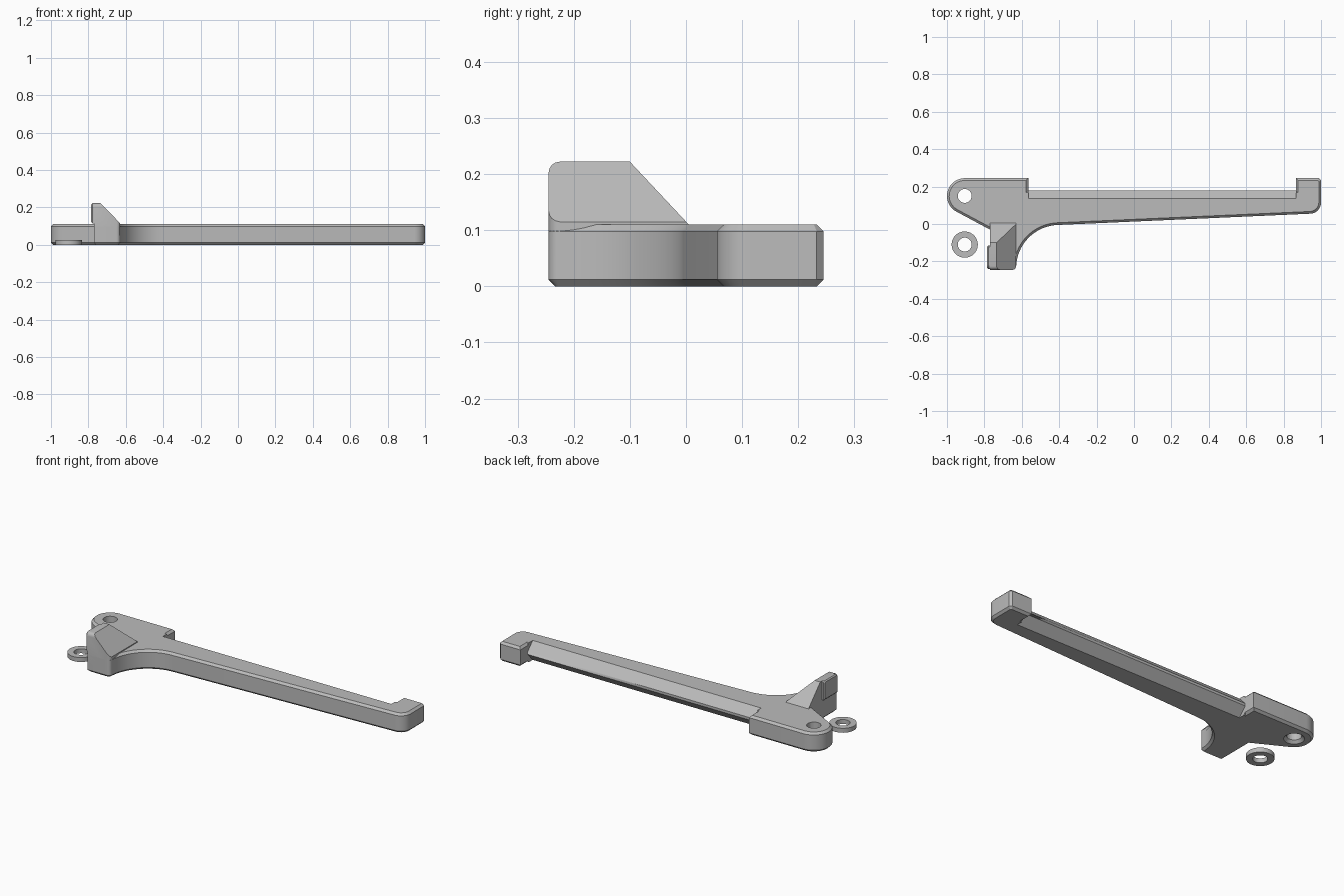
import bpy
import bmesh
from math import cos, sin, radians
from mathutils import Vector

if "Cube" in bpy.data.objects:
    bpy.data.objects.remove(bpy.data.objects["Cube"], do_unlink=True)

grey = bpy.data.materials.new("plain grey")
grey.use_nodes = True
grey.diffuse_color = (0.5, 0.5, 0.5, 1)
grey.node_tree.nodes["Principled BSDF"].inputs["Base Color"].default_value = (0.5, 0.5, 0.5, 1)


def arc(cx, cy, r, start, end, steps):
    angles = [radians(start + (end - start) * i / steps) for i in range(steps + 1)]
    return [(cx + r * cos(a), cy + r * sin(a)) for a in angles]


def prism(points, axis, low, high):
    """Extrude a 2D polygon along x, y or z."""
    def place(p, h):
        return {"x": (h, p[0], p[1]), "y": (p[0], h, p[1]), "z": (p[0], p[1], h)}[axis]
    bm = bmesh.new()
    face = bm.faces.new([bm.verts.new(place(p, low)) for p in points])
    extruded = bmesh.ops.extrude_face_region(bm, geom=[face])
    shift = Vector(place((0, 0), high - low))
    bmesh.ops.translate(bm, vec=shift, verts=[v for v in extruded["geom"]
                                              if isinstance(v, bmesh.types.BMVert)])
    bmesh.ops.recalc_face_normals(bm, faces=bm.faces)
    return bm


def finish(bm, name):
    bmesh.ops.recalc_face_normals(bm, faces=bm.faces)
    mesh = bpy.data.meshes.new(name)
    bm.to_mesh(mesh)
    bm.free()
    mesh.materials.append(grey)
    obj = bpy.data.objects.new(name, mesh)
    bpy.context.collection.objects.link(obj)
    return obj


def cut(target, cutter):
    cutter.hide_render = True
    cutter.hide_viewport = True
    cutter.display_type = "WIRE"
    mod = target.modifiers.new(cutter.name, "BOOLEAN")
    mod.operation = "DIFFERENCE"
    mod.solver = "EXACT"
    mod.object = cutter


def smooth(obj):
    bpy.ops.object.select_all(action="DESELECT")
    obj.select_set(True)
    bpy.context.view_layer.objects.active = obj
    bpy.ops.object.shade_smooth_by_angle(angle=radians(25))


hole_x, hole_y = -0.905, 0.15
height = 0.11

# Arm body: rounded pivot end, foot under the fin, curved fillet, tapered bar, end hook
outline = arc(hole_x, hole_y, 0.095, 90, 242, 18)
outline += [(-0.77, -0.03), (-0.77, -0.245)]
outline += arc(-0.65, -0.225, 0.02, 270, 360, 5)
outline += arc(-0.4, -0.235, 0.23, 172, 92, 16)
outline += arc(0.94, 0.115, 0.06, 273, 360, 8)
outline += [(1, 0.233), (0.988, 0.245), (0.865, 0.245), (0.865, 0.18),
            (-0.565, 0.18), (-0.565, 0.245)]
bm = prism(outline, "z", 0, height)
rims = [e for e in bm.edges if abs(e.verts[0].co.z - e.verts[1].co.z) < 0.001]
bmesh.ops.bevel(bm, geom=rims, offset=0.012, segments=1, affect="EDGES", clamp_overlap=False)
body = finish(bm, "arm_body")

# Wedge-shaped back edge of the bar
wedge = [(0.135, 0.2), (0.135, height), (0.18, 0.062), (0.18, 0.048),
         (0.135, 0), (0.135, -0.05), (0.35, -0.05), (0.35, 0.2)]
cut(body, finish(prism(wedge, "x", -0.565, 0.865), "wedge_cutter"))

# Pivot hole, widened underneath
bm = bmesh.new()
rings = []
for r, z in [(0.058, -0.006), (0.037, 0.015), (0.037, 0.2)]:
    rings.append([bm.verts.new((x, y, z)) for x, y in arc(hole_x, hole_y, r, 0, 360, 32)[:-1]])
for a, b in zip(rings, rings[1:]):
    for i in range(32):
        j = (i + 1) % 32
        bm.faces.new((a[i], a[j], b[j], b[i]))
bm.faces.new(rings[0])
bm.faces.new(rings[-1])
cut(body, finish(bm, "pivot_hole_cutter"))
smooth(body)

# Upright fin with a side slope and a back slope
fin_profile = [(-0.77, 0.05), (-0.77, 0.222), (-0.735, 0.222), (-0.63, 0.115), (-0.63, 0.05)]
bm = prism(fin_profile, "y", -0.245, 0.07)
cut_result = bmesh.ops.bisect_plane(bm, geom=bm.verts[:] + bm.edges[:] + bm.faces[:],
                                    plane_co=(0, -0.1, 0.222), plane_no=(0, 0.112, 0.105),
                                    clear_outer=True)
bmesh.ops.holes_fill(bm, edges=[e for e in cut_result["geom_cut"]
                                if isinstance(e, bmesh.types.BMEdge)])
rounded = []
for e in bm.edges:
    a, b = (v.co for v in e.verts)
    front = max(a.y, b.y) < -0.24
    top = min(a.z, b.z) > 0.22
    right = min(a.x, b.x) > -0.635
    if front and (top or right):
        rounded.append(e)
bmesh.ops.bevel(bm, geom=rounded, offset=0.02, segments=4, profile=0.5, affect="EDGES")
smooth(finish(bm, "fin"))

# Small grip pad on the outer side of the fin
pad_profile = [(-0.24, 0.115), (-0.115, 0.115), (-0.115, 0.215), (-0.122, 0.222)]
pad_profile += arc(-0.22, 0.202, 0.02, 90, 180, 4)
bm = prism(pad_profile, "x", -0.785, -0.765)
outer = [e for e in bm.edges if max(v.co.x for v in e.verts) < -0.78]
bmesh.ops.bevel(bm, geom=outer, offset=0.006, segments=1, affect="EDGES")
finish(bm, "fin_pad")

# Loose washer lying beside the pivot end
bm = bmesh.new()
loops = []
for r, z in [(0.037, 0), (0.07, 0), (0.07, 0.025), (0.037, 0.025)]:
    loops.append([bm.verts.new((x, y, z)) for x, y in arc(hole_x, -0.11, r, 0, 360, 40)[:-1]])
for k in range(4):
    a, b = loops[k], loops[(k + 1) % 4]
    for i in range(40):
        j = (i + 1) % 40
        bm.faces.new((a[i], a[j], b[j], b[i]))
smooth(finish(bm, "washer"))
